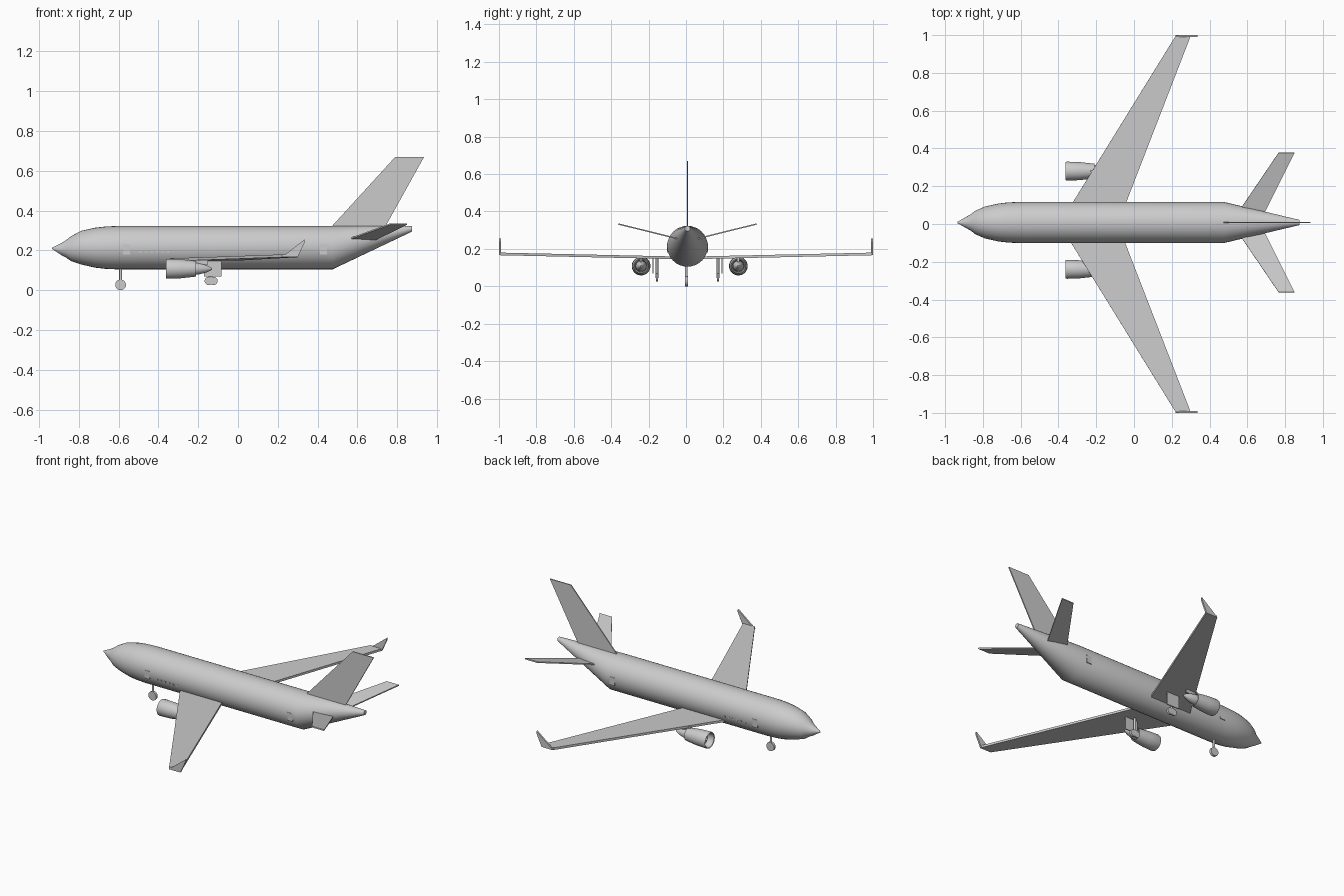
import bpy, bmesh, math
from mathutils import Vector

if "Cube" in bpy.data.objects:
    bpy.data.objects.remove(bpy.data.objects["Cube"])

MID = 0.008  # body centre line in y

grey = bpy.data.materials.new("light_grey")
grey.use_nodes = True
grey.diffuse_color = (0.6, 0.6, 0.6, 1)
grey.node_tree.nodes["Principled BSDF"].inputs["Base Color"].default_value = (0.6, 0.6, 0.6, 1)


def finish(name, bm, smooth=False):
    bmesh.ops.recalc_face_normals(bm, faces=bm.faces)
    mesh = bpy.data.meshes.new(name)
    bm.to_mesh(mesh)
    bm.free()
    mesh.materials.append(grey)
    obj = bpy.data.objects.new(name, mesh)
    bpy.context.collection.objects.link(obj)
    if smooth:
        bpy.ops.object.select_all(action='DESELECT')
        obj.select_set(True)
        bpy.context.view_layer.objects.active = obj
        bpy.ops.object.shade_smooth_by_angle(angle=math.radians(30))
    return obj


def tube(name, rings, y, sides=32):
    """Skin circular rings (x, centre z, radius) along x and cap both ends."""
    bm = bmesh.new()
    loops = []
    for x, z, r in rings:
        angles = [2 * math.pi * i / sides for i in range(sides)]
        loops.append([bm.verts.new((x, y + r * math.cos(a), z + r * math.sin(a))) for a in angles])
    for a, b in zip(loops, loops[1:]):
        for i in range(sides):
            j = (i + 1) % sides
            bm.faces.new((a[i], a[j], b[j], b[i]))
    bm.faces.new(loops[0])
    bm.faces.new(loops[-1])
    return finish(name, bm, True)


def slab(name, outline, thickness):
    """Thicken a flat outline equally to both sides."""
    pts = [Vector(p) for p in outline]
    n = (pts[1] - pts[0]).cross(pts[2] - pts[0]).normalized() * thickness / 2
    bm = bmesh.new()
    top = [bm.verts.new(p + n) for p in pts]
    low = [bm.verts.new(p - n) for p in pts]
    bm.faces.new(top)
    bm.faces.new(low)
    for i in range(len(pts)):
        j = (i + 1) % len(pts)
        bm.faces.new((top[i], top[j], low[j], low[i]))
    return finish(name, bm)


def box(name, centre, size):
    bm = bmesh.new()
    bmesh.ops.create_cube(bm, size=1)
    for v in bm.verts:
        v.co = Vector(centre) + Vector(c * s for c, s in zip(v.co, size))
    return finish(name, bm)


def rod(name, centre, radius, depth, axis):
    bm = bmesh.new()
    bmesh.ops.create_cone(bm, cap_ends=True, segments=20, radius1=radius, radius2=radius, depth=depth)
    turn = Vector((0, 0, 1)).rotation_difference(Vector(axis))
    for v in bm.verts:
        v.co = Vector(centre) + turn @ v.co
    return finish(name, bm, True)


# Fuselage with pointed nose and a tail cone that is level on top
tube("fuselage", [
    (-0.935, 0.211, 0.003), (-0.89, 0.207, 0.029), (-0.865, 0.208, 0.043),
    (-0.84, 0.209, 0.062), (-0.79, 0.214, 0.084), (-0.72, 0.214, 0.1),
    (-0.67, 0.214, 0.106), (-0.61, 0.214, 0.109), (0.475, 0.214, 0.109),
    (0.875, 0.309, 0.014)], MID)

# Upright tail fin
slab("tail_fin", [(0.42, MID, 0.265), (0.79, MID, 0.67), (0.935, MID, 0.67), (0.71, MID, 0.265)], 0.007)

for side, s in (("left", 1), ("right", -1)):
    # Main wing, swept with slight upward slope
    slab(side + "_wing", [(-0.37, s * 0.04, 0.152), (0.22, s * 0.995, 0.173),
                          (0.30, s * 0.995, 0.173), (-0.07, s * 0.04, 0.152)], 0.014)
    # Winglet
    slab(side + "_winglet", [(0.22, s * 0.995, 0.166), (0.335, s * 0.995, 0.256),
                             (0.335, s * 0.995, 0.24), (0.30, s * 0.995, 0.166)], 0.01)
    # Tailplane
    slab(side + "_tailplane", [(0.535, MID + s * 0.03, 0.249), (0.766, MID + s * 0.37, 0.333),
                               (0.85, MID + s * 0.37, 0.333), (0.68, MID + s * 0.03, 0.249)], 0.007)
    # Engine: hollow nacelle, core, spinner
    y = 0.02 + s * 0.26
    tube(side + "_nacelle", [
        (-0.32, 0.108, 0.006), (-0.32, 0.108, 0.038), (-0.358, 0.108, 0.044), (-0.362, 0.108, 0.048),
        (-0.355, 0.108, 0.05), (-0.29, 0.108, 0.048), (-0.21, 0.108, 0.039),
        (-0.212, 0.108, 0.034), (-0.23, 0.108, 0.03)], y)
    tube(side + "_engine_core", [(-0.25, 0.108, 0.031), (-0.20, 0.108, 0.029),
                                 (-0.16, 0.108, 0.019), (-0.13, 0.108, 0.004)], y)
    tube(side + "_spinner", [(-0.345, 0.108, 0.002), (-0.335, 0.108, 0.009), (-0.318, 0.108, 0.014)], y)
    box(side + "_pylon", (-0.19, y, 0.145), (0.08, 0.012, 0.03))
    # Main landing gear: door, strut, axle and paired wheels
    g = MID + s * 0.163
    box(side + "_gear_door", (-0.127, MID + s * 0.184, 0.108), (0.087, 0.006, 0.08))
    rod(side + "_gear_strut", (-0.135, g, 0.1), 0.007, 0.11, (0, 0, 1))
    box(side + "_gear_beam", (-0.135, g, 0.05), (0.035, 0.008, 0.012))
    for dx in (-0.012, 0.012):
        rod(side + "_main_wheel", (-0.135 + dx, g, 0.047), 0.021, 0.013, (0, 1, 0))
    # Cabin doors, lying just proud of the skin
    for x in (-0.56, 0.43):
        box(side + "_cabin_door", (x, MID + s * 0.107, 0.205), (0.035, 0.005, 0.05))
    # Cabin windows
    for i in range(6):
        box(side + "_window", (-0.49 + i * 0.028, MID + s * 0.106, 0.192), (0.008, 0.007, 0.008))

# Nose landing gear
rod("nose_strut", (-0.59, 0.002, 0.08), 0.007, 0.09, (0, 0, 1))
rod("nose_wheel", (-0.59, 0.002, 0.027), 0.027, 0.016, (0, 1, 0))
